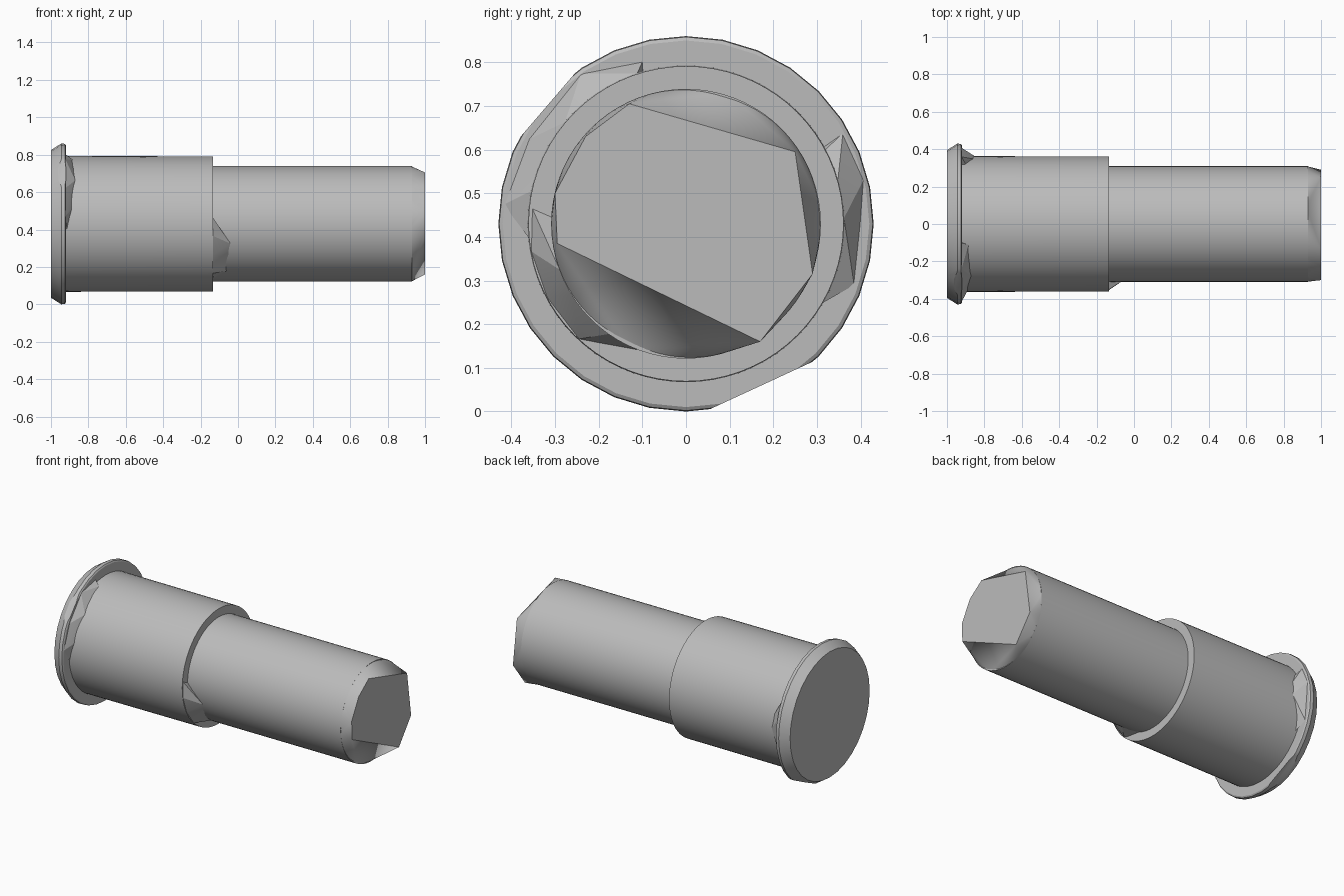
import bpy, bmesh, math
from mathutils import Vector

if "Cube" in bpy.data.objects:
    bpy.data.objects.remove(bpy.data.objects["Cube"], do_unlink=True)

AXIS_Z = 0.43  # height of the pin's centre line

grey = bpy.data.materials.new("plain grey")
grey.use_nodes = True
grey.diffuse_color = (0.5, 0.5, 0.5, 1)
grey.node_tree.nodes["Principled BSDF"].inputs["Base Color"].default_value = (0.5, 0.5, 0.5, 1)


def polar(x, r, deg):
    a = math.radians(deg)
    return Vector((x, r * math.cos(a), AXIS_Z + r * math.sin(a)))


def finish(name, bm, angle=25):
    bmesh.ops.recalc_face_normals(bm, faces=bm.faces)
    mesh = bpy.data.meshes.new(name)
    bm.to_mesh(mesh)
    bm.free()
    mesh.materials.append(grey)
    obj = bpy.data.objects.new(name, mesh)
    bpy.context.collection.objects.link(obj)
    bpy.ops.object.select_all(action='DESELECT')
    obj.select_set(True)
    bpy.context.view_layer.objects.active = obj
    bpy.ops.object.shade_smooth_by_angle(angle=math.radians(angle))
    return obj


def lathe(profile, sides):
    """Closed solid of revolution around the x axis."""
    bm = bmesh.new()
    rings = [[bm.verts.new(polar(x, r, 360 * i / sides)) for i in range(sides)]
             for x, r in profile]
    for a, b in zip(rings, rings[1:]):
        for i in range(sides):
            j = (i + 1) % sides
            bm.faces.new((a[i], a[j], b[j], b[i]))
    bm.faces.new(rings[0])
    bm.faces.new(rings[-1])
    return bm


def hull(points):
    bm = bmesh.new()
    for p in points:
        bm.verts.new(p)
    res = bmesh.ops.convex_hull(bm, input=bm.verts)
    loose = {v for v in res["geom_interior"] + res["geom_unused"]
             if isinstance(v, bmesh.types.BMVert) and v.is_valid and not v.link_faces}
    bmesh.ops.delete(bm, geom=list(loose), context='VERTS')
    return bm


def flat_cut(bm, p, q):
    """Slice off everything outside the chord p-q, given as (y, z)."""
    mid = Vector((0, (p[0] + q[0]) / 2, (p[1] + q[1]) / 2))
    normal = Vector((0, q[1] - p[1], p[0] - q[0])).normalized()
    if normal.dot(mid - Vector((0, 0, AXIS_Z))) < 0:
        normal.negate()
    cut = bmesh.ops.bisect_plane(bm, geom=bm.verts[:] + bm.edges[:] + bm.faces[:],
                                 plane_co=mid, plane_no=normal, clear_outer=True)
    edges = [e for e in cut["geom_cut"] if isinstance(e, bmesh.types.BMEdge)]
    bmesh.ops.holes_fill(bm, edges=edges, sides=0)


# Flange with a bevelled back and two flats on its rim
bm = lathe([(-1, 0.395), (-0.945, 0.43), (-0.925, 0.428), (-0.92, 0.42)], 32)
flat_cut(bm, (0.05, 0.003), (0.26, 0.10))
flat_cut(bm, (-0.25, 0.78), (-0.37, 0.64))
finish("flange", bm, 20)

# Thick sleeve
finish("sleeve", lathe([(-0.95, 0.363), (-0.135, 0.361)], 72))

# Shaft, and its unevenly faceted tip
finish("shaft", lathe([(-0.2, 0.309), (0.93, 0.309)], 72))
end_face = [(-0.13, 0.705), (0.25, 0.595), (0.29, 0.315), (0.17, 0.16),
            (-0.295, 0.385), (-0.30, 0.50), (-0.23, 0.63)]
finish("shaft_tip", hull([polar(0.925, 0.309, i * 5) for i in range(72)]
                         + [Vector((1, y, z)) for y, z in end_face]), 20)

# Faceted fillets in the corners: (angle, radius) on the wall, (angle, x) on the barrel
fillets = {
    "front_flange_fillet": (-0.922, [(105, .385), (125, .42), (152, .41), (174, .42)],
                            0.362, [(108, -.885), (125, -.88), (140, -.87), (168, -.89), (185, -.915)]),
    "back_flange_fillet": (-0.922, [(30, .415), (14, .42), (0, .40), (-20, .41)],
                           0.362, [(28, -.9), (16, -.86), (2, -.85), (-10, -.88), (-30, -.91)]),
    "step_fillet": (-0.137, [(174, .355), (190, .361), (208, .361), (227, .361)],
                    0.308, [(182, -.12), (200, -.04), (212, -.05), (235, -.06), (250, -.13)]),
}
for name, (wall_x, wall, barrel_r, barrel) in fillets.items():
    pts = [polar(wall_x, r, a) for a, r in wall]
    pts += [polar(x, barrel_r, a) for a, x in barrel]
    pts += [polar(wall_x, barrel_r - 0.06, a) for a, x in barrel]
    finish(name, hull(pts), 15)
